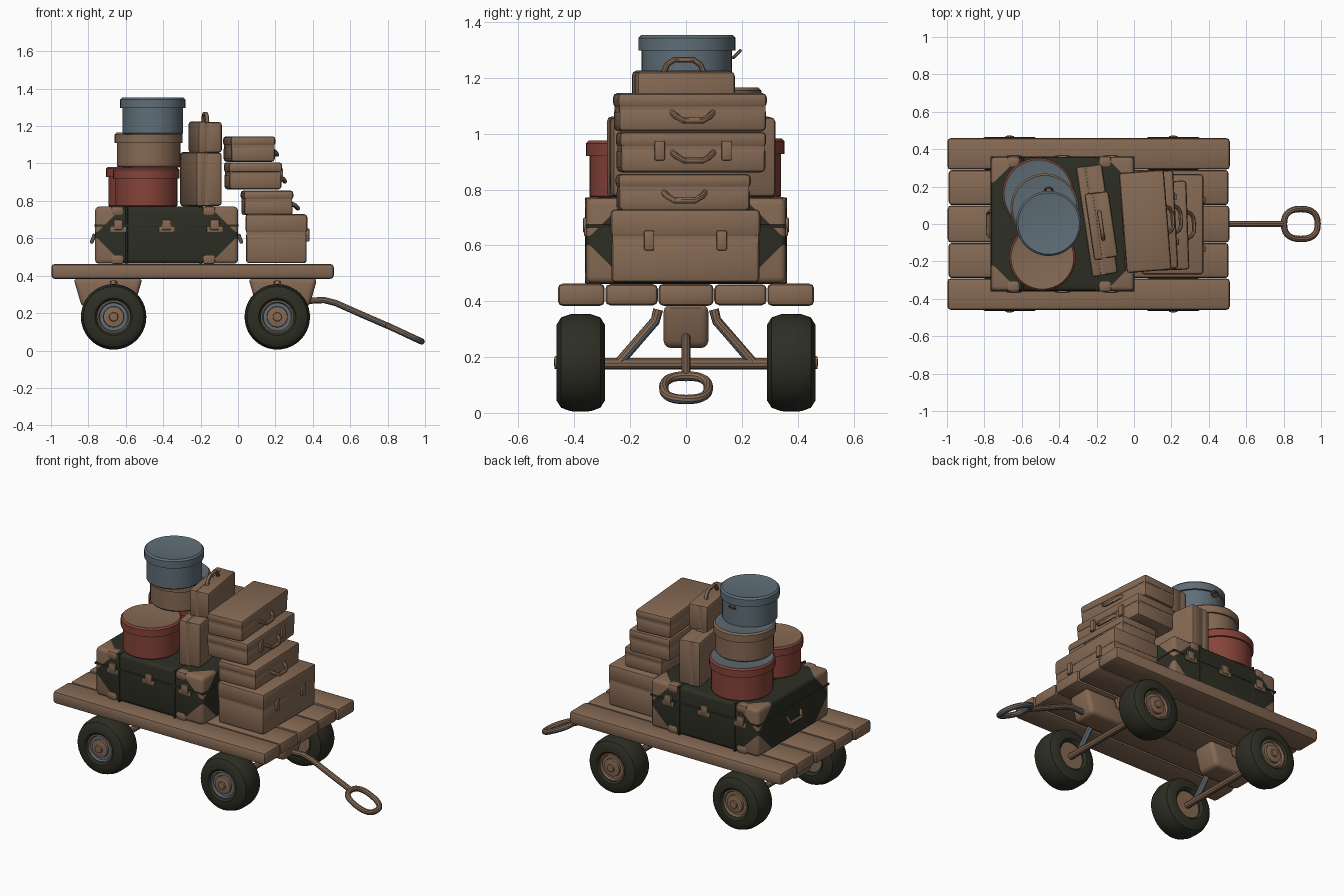
import bpy, bmesh, math
from mathutils import Matrix, Vector

if "Cube" in bpy.data.objects:
    bpy.data.objects.remove(bpy.data.objects["Cube"])

def material(name, rgb):
    m = bpy.data.materials.new(name)
    m.diffuse_color = (*rgb, 1)
    m.use_nodes = True
    m.node_tree.nodes["Principled BSDF"].inputs["Base Color"].default_value = m.diffuse_color
    return m

BROWN = material("worn brown", (0.235, 0.142, 0.088))
DARK = material("dark olive", (0.026, 0.027, 0.017))
RED = material("faded red", (0.235, 0.056, 0.040))
BLUE = material("slate blue", (0.115, 0.155, 0.185))

def finish(name, bm, mats, M=Matrix(), angle=35):
    bmesh.ops.recalc_face_normals(bm, faces=bm.faces)
    me = bpy.data.meshes.new(name)
    bm.to_mesh(me)
    bm.free()
    for m in mats:
        me.materials.append(m)
    me.shade_smooth()
    me.set_sharp_from_angle(angle=math.radians(angle))
    ob = bpy.data.objects.new(name, me)
    ob.matrix_world = M
    bpy.context.collection.objects.link(ob)
    return ob

def box_mesh(center, size, bevel, segs=2):
    bm = bmesh.new()
    bmesh.ops.create_cube(bm, size=1)
    for v in bm.verts:
        v.co = Vector(center) + Vector([a * b for a, b in zip(v.co, size)])
    if bevel:
        bmesh.ops.bevel(bm, geom=bm.edges[:], offset=bevel, segments=segs, profile=0.5, affect='EDGES')
    return bm

def box(name, center, size, mat=BROWN, bevel=0.01, M=Matrix()):
    return finish(name, box_mesh(center, size, bevel), [mat], M)

def lathe(name, profile, mats, M, rule=None, n=40):
    """Spin (radius, height) points around local z."""
    bm = bmesh.new()
    rings = []
    for r, h in profile:
        if r < 1e-5:
            rings.append([bm.verts.new((0, 0, h))] * n)
        else:
            rings.append([bm.verts.new((r * math.cos(2 * math.pi * i / n),
                                        r * math.sin(2 * math.pi * i / n), h)) for i in range(n)])
    for k in range(len(rings) - 1):
        a, b = rings[k], rings[k + 1]
        for i in range(n):
            j = (i + 1) % n
            f = bm.faces.new(list(dict.fromkeys((a[i], a[j], b[j], b[i]))))
            if rule:
                f.material_index = rule(k)
    return finish(name, bm, mats, M)

def tube(name, pts, r, closed=False, M=Matrix(), painted=False, n=10):
    """Sweep a round section along points; painted gives a blue underside."""
    pts = [Vector(p) for p in pts]
    c, bm, rings = len(pts), bmesh.new(), []
    ref = None
    for i, p in enumerate(pts):
        a = pts[(i - 1) % c] if closed or i else p
        b = pts[(i + 1) % c] if closed or i < c - 1 else p
        t = (b - a).normalized()
        if ref is None:
            ref = t.orthogonal()
        ref = (ref - t * ref.dot(t)).normalized()
        w = t.cross(ref)
        rings.append([bm.verts.new(p + r * (ref * math.cos(q) + w * math.sin(q)))
                      for q in (2 * math.pi * k / n for k in range(n))])
    for i in range(c if closed else c - 1):
        a, b = rings[i], rings[(i + 1) % c]
        for k in range(n):
            bm.faces.new((a[k], a[(k + 1) % n], b[(k + 1) % n], b[k]))
    if not closed:
        bm.faces.new(rings[0])
        bm.faces.new(rings[-1])
    bmesh.ops.recalc_face_normals(bm, faces=bm.faces)
    if painted:
        for f in bm.faces:
            f.material_index = int(f.normal.z < -0.2)
    return finish(name, bm, [BROWN, BLUE], M)

# Deck: five planks, outer ones slightly longer
seams = [-0.46, -0.29, -0.1, 0.1, 0.29, 0.46]
for i in range(5):
    y0, y1 = seams[i], seams[i + 1]
    inset = (0, 0.012, 0.004, 0.014, 0)[i]
    box("deck_plank", (-0.243, (y0 + y1) / 2, 0.423), (1.51 - inset, y1 - y0 - 0.002, 0.08 - inset / 3),
        bevel=0.018)

# Wheels, axles, brackets and struts
tire = [(0.085, -0.07), (0.10, -0.086), (0.135, -0.087), (0.162, -0.07), (0.174, -0.035), (0.175, 0),
        (0.174, 0.035), (0.162, 0.07), (0.135, 0.087), (0.10, 0.086), (0.085, 0.07)]
hub = [(0, -0.06), (0.088, -0.06), (0.088, 0.076), (0.08, 0.078), (0.074, 0.066), (0.056, 0.066),
       (0.054, 0.08), (0.024, 0.084), (0.022, 0.094), (0, 0.096)]
for ax, name in ((-0.665, "rear"), (0.21, "front")):
    for s in (-1, 1):
        M = Matrix.Translation((ax, s * 0.377, 0.18)) @ Matrix.Rotation(-s * math.pi / 2, 4, 'X')
        lathe(name + "_tire", tire, [DARK], M)
        lathe(name + "_hub", hub, [BROWN, BLUE], M,
              lambda k, s=s: int(s < 0 and k in (3, 4)))
        tube(name + "_strut", [(ax, s * 0.10, 0.37), (ax, s * 0.11, 0.33), (ax, s * 0.24, 0.18)],
             0.018, painted=True)
    tube(name + "_axle", [(ax, -0.33, 0.176), (ax, 0.33, 0.176)], 0.02)
    # Tapered bracket under the deck
    bm = box_mesh((0, 0, 0.31), (0.28, 0.16, 0.155), 0)
    for v in bm.verts:
        if v.co.z > 0.35:
            v.co.x *= 1.32
    bmesh.ops.bevel(bm, geom=bm.edges[:], offset=0.025, segments=3, profile=0.5, affect='EDGES')
    finish(name + "_bracket", bm, [BROWN], Matrix.Translation((ax - 0.03 if ax < 0 else ax + 0.03, 0, 0)))

# Pull handle and its oblong grip
tube("pull_rod", [(0.36, 0, 0.265), (0.46, 0, 0.27), (0.52, 0, 0.255), (0.66, 0, 0.193), (0.81, 0, 0.128)],
     0.017, painted=True)
grip = []
for i in range(28):
    a = 2 * math.pi * i / 28
    cx, cy = (math.copysign(abs(f(a)) ** 0.8, f(a)) for f in (math.cos, math.sin))
    grip.append((0.892 + 0.09 * cx, 0.08 * cy, 0.09 - 0.042 * cx))
tube("pull_grip", grip, 0.017, closed=True, painted=True)

# Trunk: corners cut by diagonal planes and coloured as caps
TC, TS = Vector((-0.382, 0, 0.617)), Vector((0.765, 0.715, 0.305))
bm = box_mesh((0, 0, 0), TS, 0.022, 3)
cut = sum(TS) / 2 - 0.15
signs = [Vector((a, b, c)) for a in (-1, 1) for b in (-1, 1) for c in (-1, 1)]
for n in signs:
    bmesh.ops.bisect_plane(bm, geom=bm.verts[:] + bm.edges[:] + bm.faces[:],
                           plane_co=n * cut / 3, plane_no=n)
for f in bm.faces:
    f.material_index = int(sum(abs(c) for c in f.calc_center_median()) > cut)
finish("trunk", bm, [DARK, BROWN], Matrix.Translation(TC))
box("trunk_rim", (TC.x, 0, 0.668), (0.771, 0.721, 0.012), DARK, 0.003)
for x in (-0.595, -0.2):
    box("trunk_band", (x, 0, TC.z), (0.012, 0.722, 0.309), DARK, 0.003)
for s in (-1, 1):
    for x in (-0.64, -0.382, -0.125):
        box("trunk_latch", (x, s * 0.36, 0.672), (0.05, 0.018, 0.055), BROWN, 0.006)
        box("trunk_hasp", (x, s * 0.36, 0.648), (0.085, 0.01, 0.03), BROWN, 0.004)
    for x in (-0.645, -0.155):
        for z in (0.487, 0.747):
            box("trunk_edge_plate", (x, s * 0.332, z), (0.07, 0.06, 0.052), BROWN, 0.015)
    # End handle and end plates
    ex = TC.x + s * 0.385
    tube("trunk_end_handle", [(ex, -0.07, 0.62), (ex + s * 0.015, -0.055, 0.58),
                              (ex + s * 0.015, 0.055, 0.58), (ex, 0.07, 0.62)], 0.01)

# Round hat boxes
def hat_box(name, x, y, z0, z1, r, side, top):
    b = r - 0.012
    prof = [(0, z0), (b - 0.008, z0), (b, z0 + 0.008), (b, z1 - 0.055), (r, z1 - 0.055),
            (r, z1 - 0.01), (r - 0.01, z1), (r - 0.022, z1 - 0.003), (0, z1 - 0.003)]
    lathe(name, prof, [side, top], Matrix.Translation((x, y, 0)), lambda k: int(k >= 6))

hat_box("red_hat_box_front", -0.49, -0.18, 0.768, 0.975, 0.178, RED, BROWN)
hat_box("red_hat_box_back", -0.512, 0.16, 0.768, 0.982, 0.193, RED, BLUE)
hat_box("brown_hat_box", -0.478, 0.088, 0.978, 1.165, 0.182, BROWN, BLUE)
hat_box("blue_hat_box", -0.456, 0.003, 1.155, 1.353, 0.174, BLUE, BLUE)
ring = [(-0.456 + 0.02 * math.sin(a), 0.182 + 0.012 * math.cos(a), 1.285 + 0.012 * math.cos(a))
        for a in (2 * math.pi * i / 14 for i in range(14))]
tube("hat_box_ring", ring, 0.006, closed=True)

# Suitcases: local +x carries the handle, the seam is level in local z
def suitcase(name, center, size, turn=0, upright=False, handle=0.05, latches=0.13, drop=0.0):
    d, w, h = size
    M = Matrix.Translation(center) @ Matrix.Rotation(math.radians(turn), 4, 'Z')
    if upright:
        M = M @ Matrix.Rotation(-math.pi / 2, 4, 'Y')
    bot = h * 0.62
    box(name + "_body", (0, 0, -h / 2 + bot / 2), (d, w, bot), BROWN, 0.016, M)
    box(name + "_lid", (0, 0, h / 2 - (h - bot) / 2), (d + 0.006, w + 0.006, h - bot), BROWN, 0.016, M)
    box(name + "_seam", (0, 0, bot - h / 2), (d - 0.006, w - 0.006, 0.04), BROWN, 0.0, M)
    for s in (-1, 1):
        if latches:
            box(name + "_latch", (d / 2 + 0.004, s * latches, bot - h / 2 - 0.012), (0.02, 0.036, 0.07),
                BROWN, 0.005, M)
    if handle:
        e = d / 2
        tube(name + "_handle", [(e - 0.01, -0.075, 0), (e + handle * 0.6, -0.06, -drop / 2),
                                (e + handle, -0.035, -drop), (e + handle, 0.035, -drop),
                                (e + handle * 0.6, 0.06, -drop / 2), (e - 0.01, 0.075, 0)], 0.011, M=M)

suitcase("bottom_suitcase", (0.205, -0.002, 0.598), (0.325, 0.53, 0.262), handle=0)
suitcase("second_suitcase", (0.155, -0.01, 0.79), (0.26, 0.47, 0.132), 2, latches=0, handle=0.035, drop=0.03)
suitcase("third_suitcase", (0.08, 0.018, 0.934), (0.28, 0.52, 0.145), 3, latches=0.12, handle=0.03, drop=0.03)
suitcase("top_suitcase", (0.06, 0.014, 1.077), (0.235, 0.53, 0.137), 4.5, latches=0, handle=0.03, drop=0.03)
suitcase("upright_suitcase", (-0.198, 0.02, 0.916), (0.285, 0.59, 0.14), 8.5, True, handle=0)
suitcase("small_suitcase", (-0.175, -0.008, 1.14), (0.165, 0.355, 0.13), 8.5, True, handle=0.042, latches=0)
